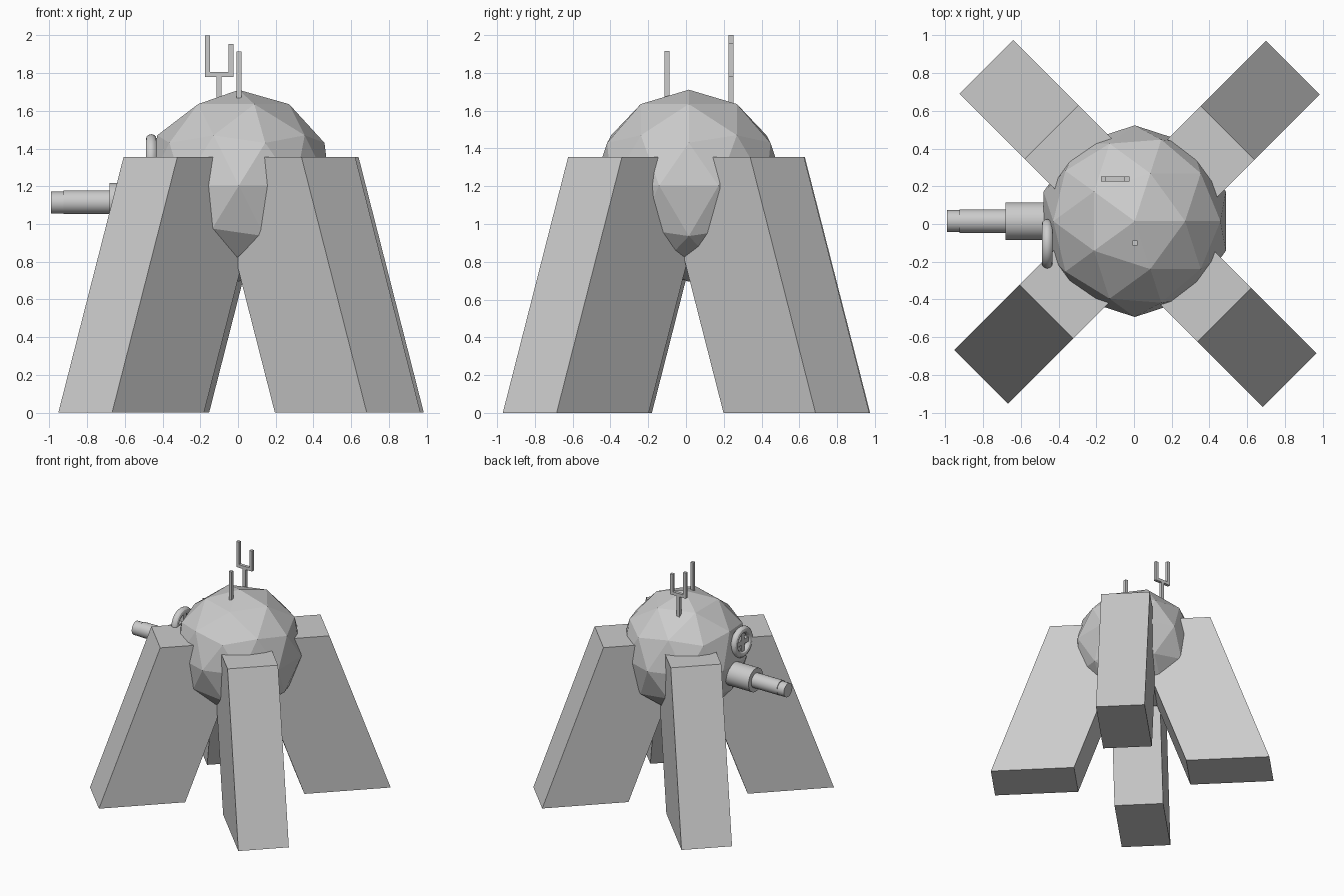
import bpy, bmesh
from math import pi
from mathutils import Vector

if "Cube" in bpy.data.objects:
    bpy.data.objects.remove(bpy.data.objects["Cube"])


def mesh_object(name, verts, faces):
    mesh = bpy.data.meshes.new(name)
    mesh.from_pydata(verts, [], faces)
    bm = bmesh.new()
    bm.from_mesh(mesh)
    bmesh.ops.recalc_face_normals(bm, faces=bm.faces)
    bm.to_mesh(mesh)
    bm.free()
    ob = bpy.data.objects.new(name, mesh)
    bpy.context.collection.objects.link(ob)
    return ob


BOX_FACES = [(0, 1, 2, 3), (4, 5, 6, 7), (0, 1, 5, 4),
             (1, 2, 6, 5), (2, 3, 7, 6), (3, 0, 4, 7)]


def box(name, x0, x1, y0, y1, z0, z1):
    verts = [(x, y, z) for z in (z0, z1)
             for x, y in ((x0, y0), (x1, y0), (x1, y1), (x0, y1))]
    return mesh_object(name, verts, BOX_FACES)


def smooth(ob, name):
    ob.name = name
    bpy.ops.object.shade_smooth_by_angle(angle=pi / 6)


def tube_x(name, x0, x1, y, z, r):
    bpy.ops.mesh.primitive_cylinder_add(vertices=32, radius=r, depth=x1 - x0,
                                        location=((x0 + x1) / 2, y, z),
                                        rotation=(0, pi / 2, 0))
    smooth(bpy.context.object, name)


# Faceted body
bpy.ops.mesh.primitive_ico_sphere_add(subdivisions=2, radius=0.508,
                                      location=(0.004, 0.015, 1.203))
bpy.context.object.name = "body"

# Four slanted legs: constant cross-section sheared inward towards the top
LEG_H, LEAN, DEPTH, HALF_W = 1.355, 0.346, 0.487, 0.1425
legs = {"back_right_leg": (0.8425, 0.828), "back_left_leg": (-0.7825, 0.8325),
        "front_left_leg": (-0.81, -0.81), "front_right_leg": (0.825, -0.8275)}
for name, (mx, my) in legs.items():
    sx, sy = (1 if mx > 0 else -1), (1 if my > 0 else -1)
    out, side = Vector((sx, sy, 0)), Vector((-sy, sx, 0)) * HALF_W
    verts = []
    for z, lean in ((0, 0), (LEG_H, LEAN)):
        outer = Vector((mx, my, z)) - out * lean
        inner = outer - out * DEPTH
        verts += [outer - side, outer + side, inner + side, inner - side]
    mesh_object(name, verts, BOX_FACES)

# Gun on the left side
tube_x("gun_housing", -0.68, -0.38, 0.015, 1.118, 0.1)
tube_x("gun_barrel", -0.925, -0.6, 0.015, 1.116, 0.062)
tube_x("gun_muzzle", -0.99, -0.9, 0.015, 1.113, 0.058)

# Hand wheel with crossed spokes
WX, WY, WZ = -0.46, -0.105, 1.345
bpy.ops.mesh.primitive_torus_add(major_segments=48, minor_segments=12,
                                 major_radius=0.102, minor_radius=0.029,
                                 location=(WX, WY, WZ), rotation=(0, pi / 2, 0))
smooth(bpy.context.object, "wheel_rim")
box("wheel_spoke_upright", WX - .015, WX + .025, WY - .02, WY + .02, WZ - .1, WZ + .1)
box("wheel_spoke_level", WX - .014, WX + .025, WY - .1, WY + .1, WZ - .02, WZ + .02)

# Single antenna
box("antenna_rod", -0.008, 0.018, -0.113, -0.087, 1.62, 1.915)

# Forked antenna
FY = (0.226, 0.252)
box("fork_stem", -0.113, -0.087, *FY, 1.58, 1.78)
box("fork_crossbar", -0.175, -0.024, *FY, 1.778, 1.805)
box("fork_left_prong", -0.175, -0.149, *FY, 1.805, 2.0)
box("fork_right_prong", -0.05, -0.024, *FY, 1.805, 1.955)
